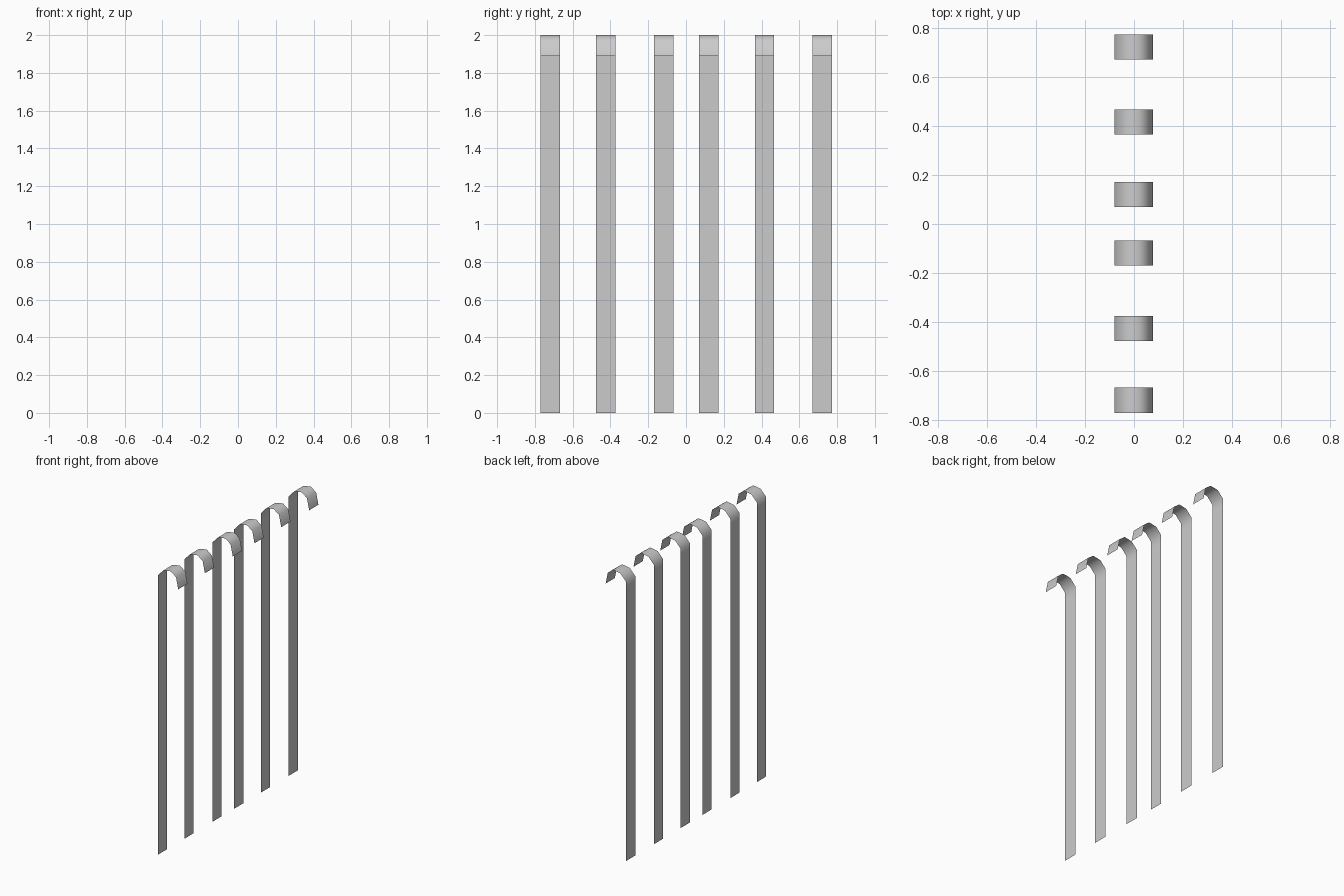
import bpy

if "Cube" in bpy.data.objects:
    bpy.data.objects.remove(bpy.data.objects["Cube"])

# Side profile (x, z) of one flat strap with a hooked top
PROFILE = [(-0.079, 0.0), (-0.079, 1.89), (-0.079, 1.945), (-0.038, 1.99),
           (-0.012, 1.996), (0.022, 2.0), (0.061, 1.97), (0.078, 1.89)]
WIDTH = 0.102
CENTRES = [-0.718, -0.425, -0.118, 0.121, 0.415, 0.722]


def hooked_strap(name, y):
    """Sweep the open profile across the strap width as a thin sheet."""
    verts = [(x, y + side * WIDTH / 2, z) for x, z in PROFILE for side in (-1, 1)]
    faces = [(2 * i, 2 * i + 1, 2 * i + 3, 2 * i + 2)
             for i in range(len(PROFILE) - 1)]
    mesh = bpy.data.meshes.new(name)
    mesh.from_pydata(verts, [], faces)
    # smooth shading round the hook
    for poly in mesh.polygons:
        poly.use_smooth = True
    obj = bpy.data.objects.new(name, mesh)
    bpy.context.collection.objects.link(obj)
    return obj


# Row of six straps
for n, y in enumerate(CENTRES, 1):
    hooked_strap(f"hooked_strap_{n}", y)
